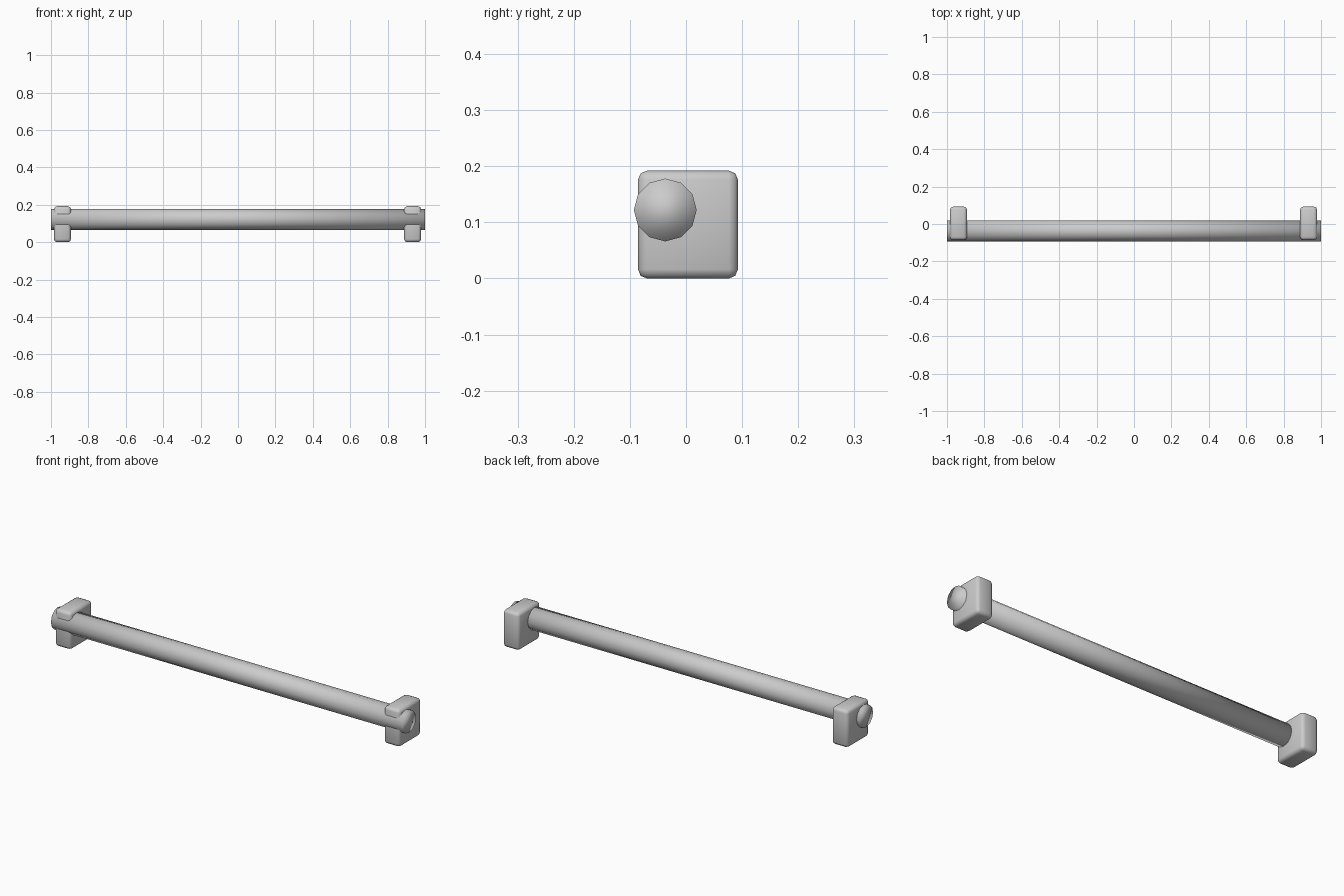
import bpy
import math

cube = bpy.data.objects.get("Cube")
if cube:
    bpy.data.objects.remove(cube, do_unlink=True)

grey = bpy.data.materials.new("plain grey")
grey.use_nodes = True
colour = (0.6, 0.6, 0.6, 1)
grey.diffuse_color = colour
grey.node_tree.nodes["Principled BSDF"].inputs["Base Color"].default_value = colour


def finish(name):
    ob = bpy.context.object
    ob.name = name
    ob.data.materials.append(grey)
    return ob


# Twelve-sided bar running through both brackets, smooth all over
bpy.ops.mesh.primitive_cylinder_add(
    vertices=12, radius=0.056, depth=2,
    location=(0, -0.037, 0.122), rotation=(0, math.pi / 2, 0))
bar = finish("bar")
bpy.ops.object.shade_smooth()

# Rounded wall bracket near each end
for name, x in (("left_bracket", 0.9335), ("right_bracket", -0.9385)):
    bpy.ops.mesh.primitive_cube_add(size=1, location=(x, 0.0035, 0.096))
    bracket = finish(name)
    bracket.scale = (0.091, 0.178, 0.192)
    bpy.ops.object.transform_apply(location=False, rotation=False, scale=True)
    bevel = bracket.modifiers.new("rounded edges", 'BEVEL')
    bevel.width = 0.016
    bevel.segments = 2
    bpy.ops.object.shade_smooth()
